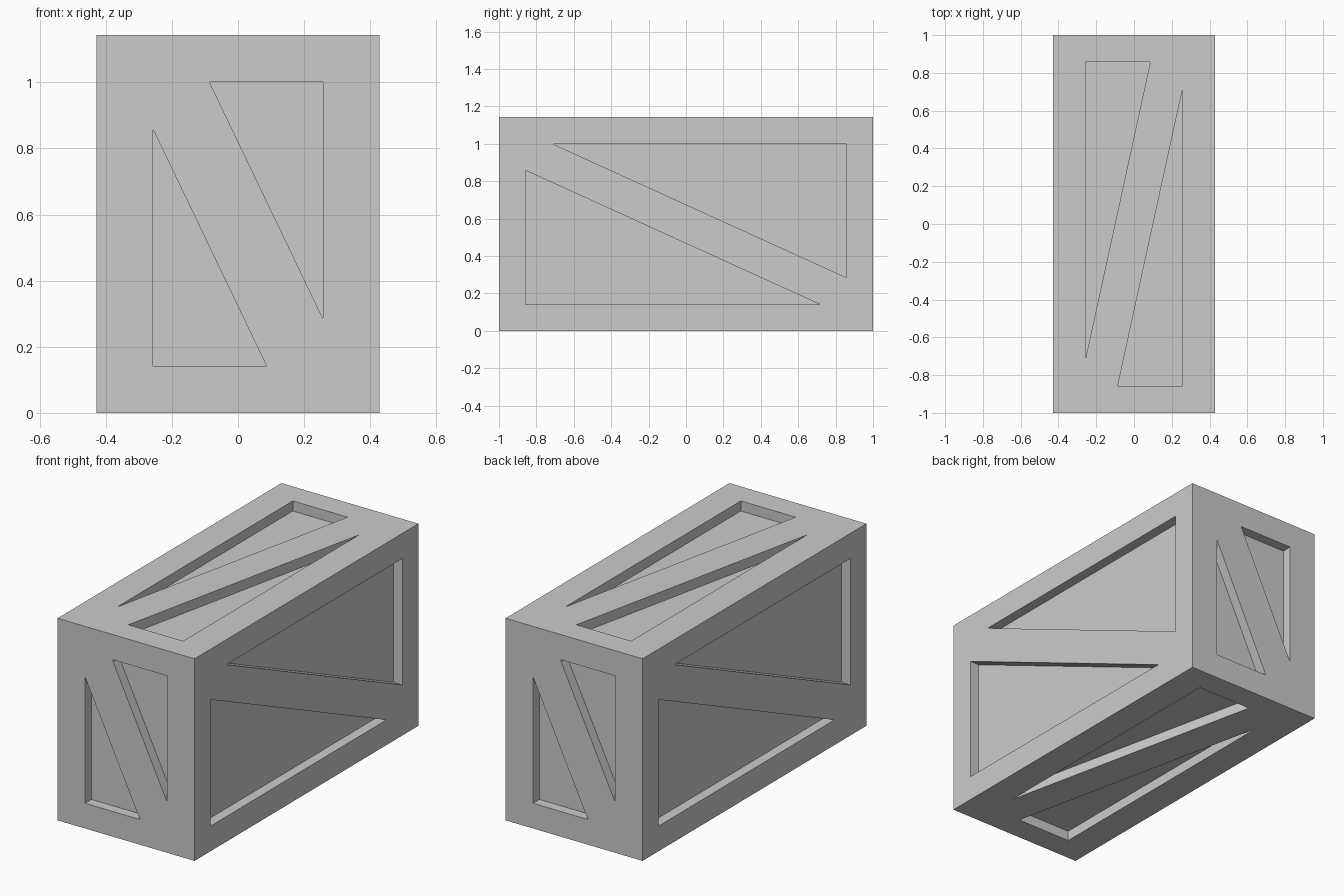
import bpy, bmesh
from mathutils import Vector

if "Cube" in bpy.data.objects:
    bpy.data.objects.remove(bpy.data.objects["Cube"])

HX, HY, HZ = 3 / 7, 1.0, 4 / 7      # half sizes of the crate
DEPTH, OVER = 0.057, 0.05           # recess depth, cutter overshoot

# One triangular recess per pair of opposite sides: (in-plane axes, normal axis, sign, corners)
recesses = [
    ((0, 2), 1, -1, [(-0.257, 0.286), (-0.257, -0.429), (0.086, -0.429)]),   # front
    ((1, 2), 0, 1, [(-0.857, 0.286), (-0.857, -0.429), (0.714, -0.429)]),    # right
    ((0, 1), 2, 1, [(0.257, 0.714), (0.257, -0.857), (-0.086, -0.857)]),     # top
]
# Half turns about each axis copy a recess within its side and to the opposite side
half_turns = [(1, 1, 1), (1, -1, -1), (-1, 1, -1), (-1, -1, 1)]


def make_object(name, bm):
    bmesh.ops.recalc_face_normals(bm, faces=bm.faces)
    mesh = bpy.data.meshes.new(name)
    bm.to_mesh(mesh)
    bm.free()
    obj = bpy.data.objects.new(name, mesh)
    bpy.context.collection.objects.link(obj)
    return obj


def add_prism(bm, axes, normal, sign, corners, turn):
    half = (HX, HY, HZ)[normal]
    rings = []
    for level in (half - DEPTH, half + OVER):
        ring = []
        for uv in corners:
            p = Vector((0, 0, 0))
            p[axes[0]], p[axes[1]] = uv
            p[normal] = sign * level
            ring.append(bm.verts.new([c * t for c, t in zip(p, turn)]))
        rings.append(ring)
        bm.faces.new(ring)
    for i in range(3):
        j = (i + 1) % 3
        bm.faces.new((rings[0][i], rings[0][j], rings[1][j], rings[1][i]))


# Crate block
bm = bmesh.new()
bmesh.ops.create_cube(bm, size=1)
bmesh.ops.scale(bm, vec=(2 * HX, 2 * HY, 2 * HZ), verts=bm.verts)
crate = make_object("crate", bm)

# Triangular recess cutters, leaving a frame and diagonal brace on all six sides
bm = bmesh.new()
for recess in recesses:
    for turn in half_turns:
        add_prism(bm, *recess, turn)
cutter = make_object("recess_cutter", bm)
cutter.hide_render = True

mod = crate.modifiers.new("recesses", 'BOOLEAN')
mod.operation = 'DIFFERENCE'
mod.solver = 'EXACT'
mod.object = cutter
bpy.context.view_layer.objects.active = crate
bpy.ops.object.modifier_apply(modifier=mod.name)
bpy.data.objects.remove(cutter)

# Stand the crate on the ground
crate.location.z = HZ
